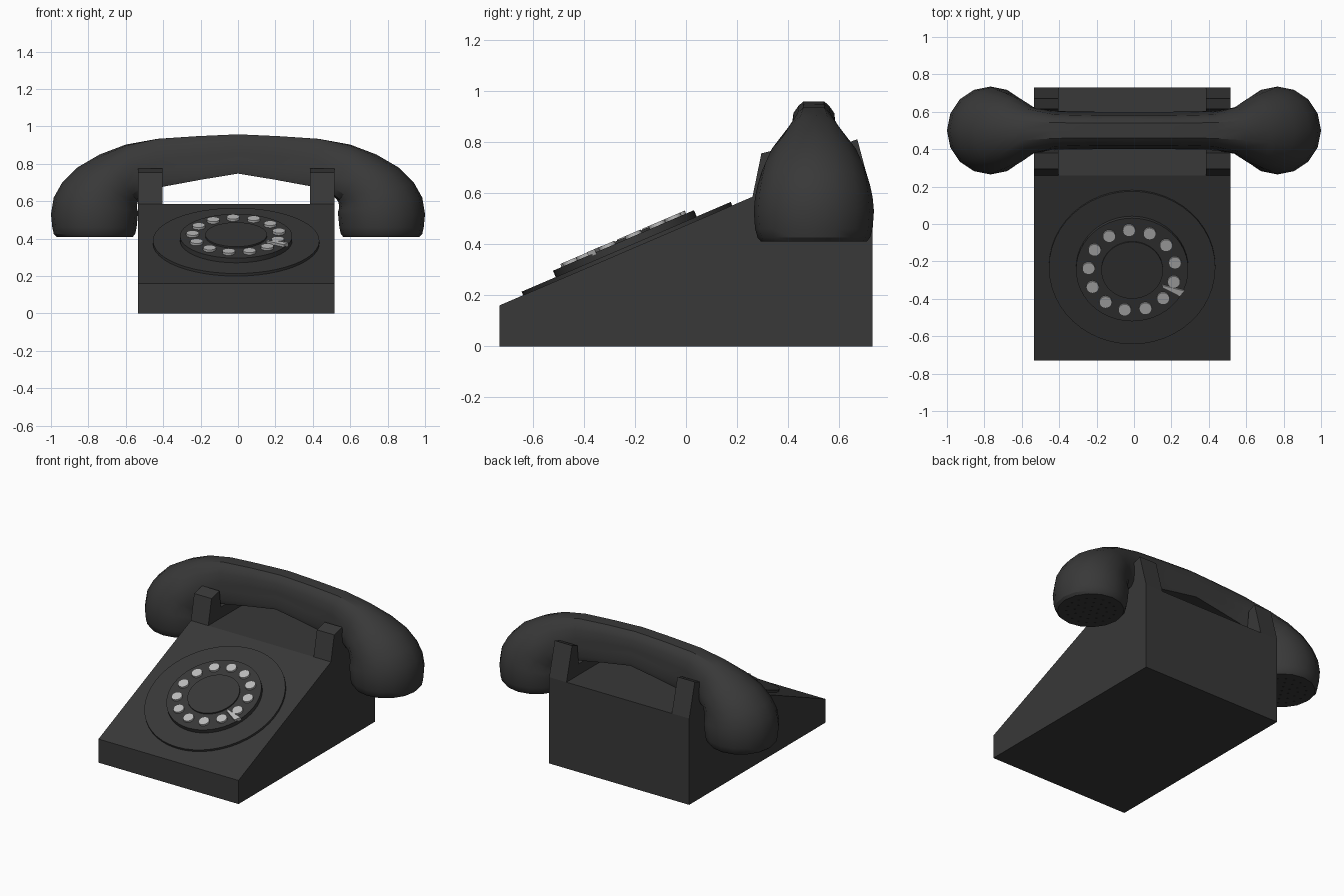
import bpy, bmesh, math
from mathutils import Matrix, Vector

if "Cube" in bpy.data.objects:
    bpy.data.objects.remove(bpy.data.objects["Cube"])


def material(name, v):
    m = bpy.data.materials.new(name)
    m.diffuse_color = (v, v, v, 1)
    m.use_nodes = True
    m.node_tree.nodes["Principled BSDF"].inputs["Base Color"].default_value = m.diffuse_color
    return m


BLACK = material("black_plastic", 0.04)
DARK = material("dark_hole", 0.015)
GREY = material("pale_metal", 0.5)


def finish(name, bm, mat, smooth=False):
    bmesh.ops.recalc_face_normals(bm, faces=bm.faces)
    me = bpy.data.meshes.new(name)
    bm.to_mesh(me)
    bm.free()
    me.materials.append(mat)
    ob = bpy.data.objects.new(name, me)
    bpy.context.collection.objects.link(ob)
    if smooth:
        bpy.ops.object.select_all(action='DESELECT')
        ob.select_set(True)
        bpy.context.view_layer.objects.active = ob
        bpy.ops.object.shade_smooth_by_angle(angle=math.radians(30))
    return ob


def prism(name, pts, lo, hi, mat, place):
    """Extrude a 2D outline between lo and hi; place maps (u, v, w) to 3D."""
    bm = bmesh.new()
    a = [bm.verts.new(place(u, v, lo)) for u, v in pts]
    b = [bm.verts.new(place(u, v, hi)) for u, v in pts]
    bm.faces.new(a)
    bm.faces.new(b[::-1])
    n = len(pts)
    for i in range(n):
        bm.faces.new((a[i], b[i], b[(i + 1) % n], a[(i + 1) % n]))
    return finish(name, bm, mat)


def side(y, z, x):
    return Vector((x, y, z))


# Wedge-shaped body
prism("body", [(-.73, 0), (-.73, .16), (.26, .585), (.73, .585), (.73, 0)],
      -.535, .515, BLACK, side)

# Forked cradle supports
fork = [(.26, .585), (.295, .755), (.38, .775), (.395, .66), (.60, .66),
        (.615, .79), (.67, .81), (.73, .585)]
for label, lo, hi in (("left", -.535, -.405), ("right", .385, .515)):
    prism("cradle_" + label, fork, lo, hi, BLACK, side)

# Dial, in the plane of the sloping front
slope = math.atan2(.425, .99)
DIAL = Matrix.Translation((-.01, -.228, .3755)) @ Matrix.Rotation(slope, 4, 'X')


def on_dial(u, v, w):
    return DIAL @ Vector((u, v, w))


def disc(name, r, lo, hi, mat, cx=0, cy=0, n=48):
    bm = bmesh.new()
    bmesh.ops.create_cone(bm, cap_ends=True, segments=n, radius1=r, radius2=r, depth=hi - lo,
                          matrix=DIAL @ Matrix.Translation((cx, cy, (lo + hi) / 2)))
    return finish(name, bm, mat, True)


disc("dial_plate", .445, -.01, .015, BLACK)
disc("finger_wheel", .30, .01, .042, BLACK)
disc("dial_centre", .165, .04, .051, BLACK)
for i in range(13):
    a = math.radians(94) - i * math.tau / 13
    disc(f"finger_button_{i + 1}", .034, .035, .055, GREY,
         .233 * math.cos(a), .233 * math.sin(a), 20)
prism("finger_stop", [(.16, -.085), (.165, -.10), (.255, -.15), (.28, -.118)],
      .035, .056, GREY, on_dial)

# Handset: rings sweep from the upright grip to the level bottom of each cup
# outer x, outer z, inner x, inner z, half width, roundness
RINGS = [
    (.00, .958, .00, .748, .10, 0), (.22, .948, .20, .715, .10, 0),
    (.43, .934, .40, .678, .105, .05), (.60, .903, .51, .63, .135, .5),
    (.74, .85, .535, .60, .178, 1), (.86, .78, .54, .58, .205, 1),
    (.94, .70, .54, .56, .22, 1), (.985, .62, .535, .545, .23, 1),
    (1.0, .53, .535, .53, .235, 1), (.993, .46, .542, .46, .23, 1),
    (.985, .425, .55, .425, .22, 1), (.97, .41, .562, .41, .207, 1)]
GRIP = [(0, 1), (.40, 1), (.60, .92), (.80, .78), (.86, .55), (.92, .35),
        (1, .12), (.95, 0), (0, 0)]
ROUND = [(math.sin(k * math.pi / 8), .5 + .5 * math.cos(k * math.pi / 8)) for k in range(9)]


def ring(bm, r, sign):
    ox, oz, ix, iz, w, f = r
    half = [(g[0] + (c[0] - g[0]) * f, g[1] + (c[1] - g[1]) * f) for g, c in zip(GRIP, ROUND)]
    loop = half + [(-s, t) for s, t in half[-2:0:-1]]
    return [bm.verts.new((sign * (ix + (ox - ix) * t), .5 + w * s, iz + (oz - iz) * t))
            for s, t in loop]


bm = bmesh.new()
loops = [ring(bm, r, -1) for r in RINGS[:0:-1]] + [ring(bm, r, 1) for r in RINGS]
for a, b in zip(loops, loops[1:]):
    n = len(a)
    for i in range(n):
        bm.faces.new((a[i], a[(i + 1) % n], b[(i + 1) % n], b[i]))
bm.faces.new(loops[0])
bm.faces.new(loops[-1])
finish("handset", bm, BLACK, True)

# Perforations under both cups
for label, cx in (("left", -.766), ("right", .766)):
    bm = bmesh.new()
    for count, rad in ((1, 0), (6, .05), (12, .10), (18, .15)):
        for i in range(count):
            a = i * math.tau / count
            bmesh.ops.create_circle(bm, cap_ends=True, segments=8, radius=.009,
                                    matrix=Matrix.Translation((cx + rad * math.cos(a),
                                                               .5 + rad * math.sin(a), .409)))
    finish("cup_holes_" + label, bm, DARK)
